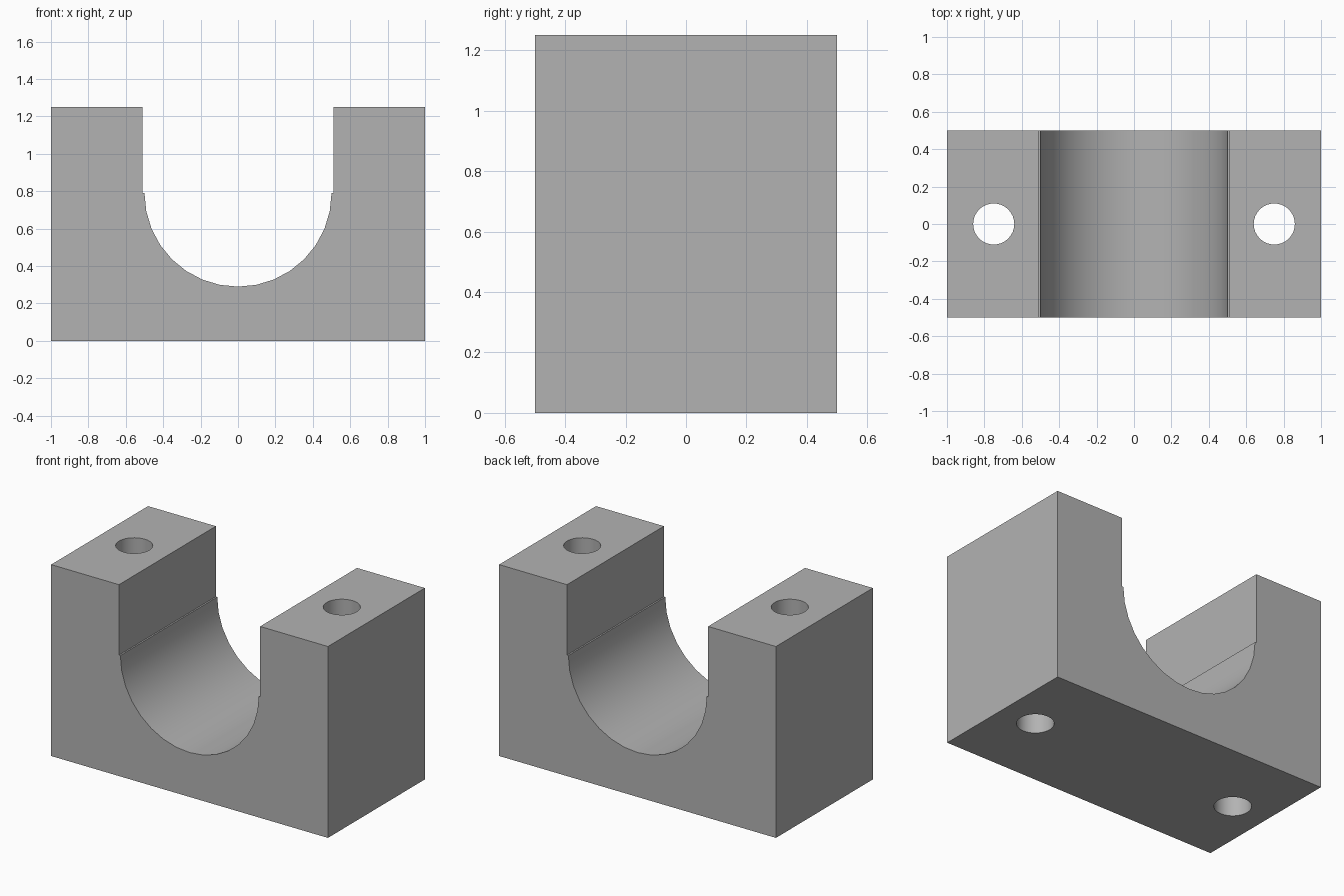
import bpy
import bmesh
from math import cos, sin, pi, radians
from mathutils import Vector

cube = bpy.data.objects.get("Cube")
if cube:
    bpy.data.objects.remove(cube, do_unlink=True)

HALF_LENGTH, DEPTH, HEIGHT = 1.0, 1.0, 1.25
CRADLE_RADIUS, CRADLE_Z = 0.5, 0.79
SLOT_HALF = 0.51
HOLE_X, HOLE_RADIUS = 0.75, 0.11
SIDES = 32

grey = bpy.data.materials.new("plain grey")
grey.use_nodes = True
colour = (0.45, 0.45, 0.45, 1)
grey.diffuse_color = colour
grey.node_tree.nodes["Principled BSDF"].inputs["Base Color"].default_value = colour

# Block profile: square shoulders, a slightly wider slot, and a half-round cradle
arc = [(CRADLE_RADIUS * cos(a), CRADLE_Z + CRADLE_RADIUS * sin(a))
       for a in (-2 * pi * i / SIDES for i in range(SIDES // 2 + 1))]
profile = [(-HALF_LENGTH, 0), (HALF_LENGTH, 0), (HALF_LENGTH, HEIGHT),
           (SLOT_HALF, HEIGHT), (SLOT_HALF, CRADLE_Z), *arc,
           (-SLOT_HALF, CRADLE_Z), (-SLOT_HALF, HEIGHT), (-HALF_LENGTH, HEIGHT)]

bm = bmesh.new()
front = bm.faces.new([bm.verts.new((x, -DEPTH / 2, z)) for x, z in profile])
back = bmesh.ops.extrude_face_region(bm, geom=[front], use_keep_orig=True)
bmesh.ops.translate(bm, vec=Vector((0, DEPTH, 0)),
                    verts=[g for g in back["geom"] if isinstance(g, bmesh.types.BMVert)])
bmesh.ops.recalc_face_normals(bm, faces=bm.faces)
mesh = bpy.data.meshes.new("bearing_block")
bm.to_mesh(mesh)
bm.free()
mesh.materials.append(grey)
block = bpy.data.objects.new("bearing_block", mesh)
bpy.context.collection.objects.link(block)
bpy.context.view_layer.objects.active = block

# Bolt holes through both shoulders
for side, name in ((-1, "right"), (1, "left")):
    bpy.ops.mesh.primitive_cylinder_add(vertices=SIDES, radius=HOLE_RADIUS, depth=2 * HEIGHT,
                                        location=(side * HOLE_X, 0, HEIGHT / 2))
    cutter = bpy.context.object
    cutter.name = name + "_hole_cutter"
    cutter.hide_render = True
    cutter.data.materials.append(grey)
    cut = block.modifiers.new(name + "_bolt_hole", 'BOOLEAN')
    cut.operation = 'DIFFERENCE'
    cut.solver = 'EXACT'
    cut.object = cutter
    bpy.context.view_layer.objects.active = block
    bpy.ops.object.modifier_apply(modifier=cut.name)
    bpy.data.objects.remove(cutter, do_unlink=True)

# Smooth cradle and bores, crisp corners
bpy.ops.object.select_all(action='DESELECT')
block.select_set(True)
bpy.context.view_layer.objects.active = block
bpy.ops.object.shade_smooth_by_angle(angle=radians(30))
